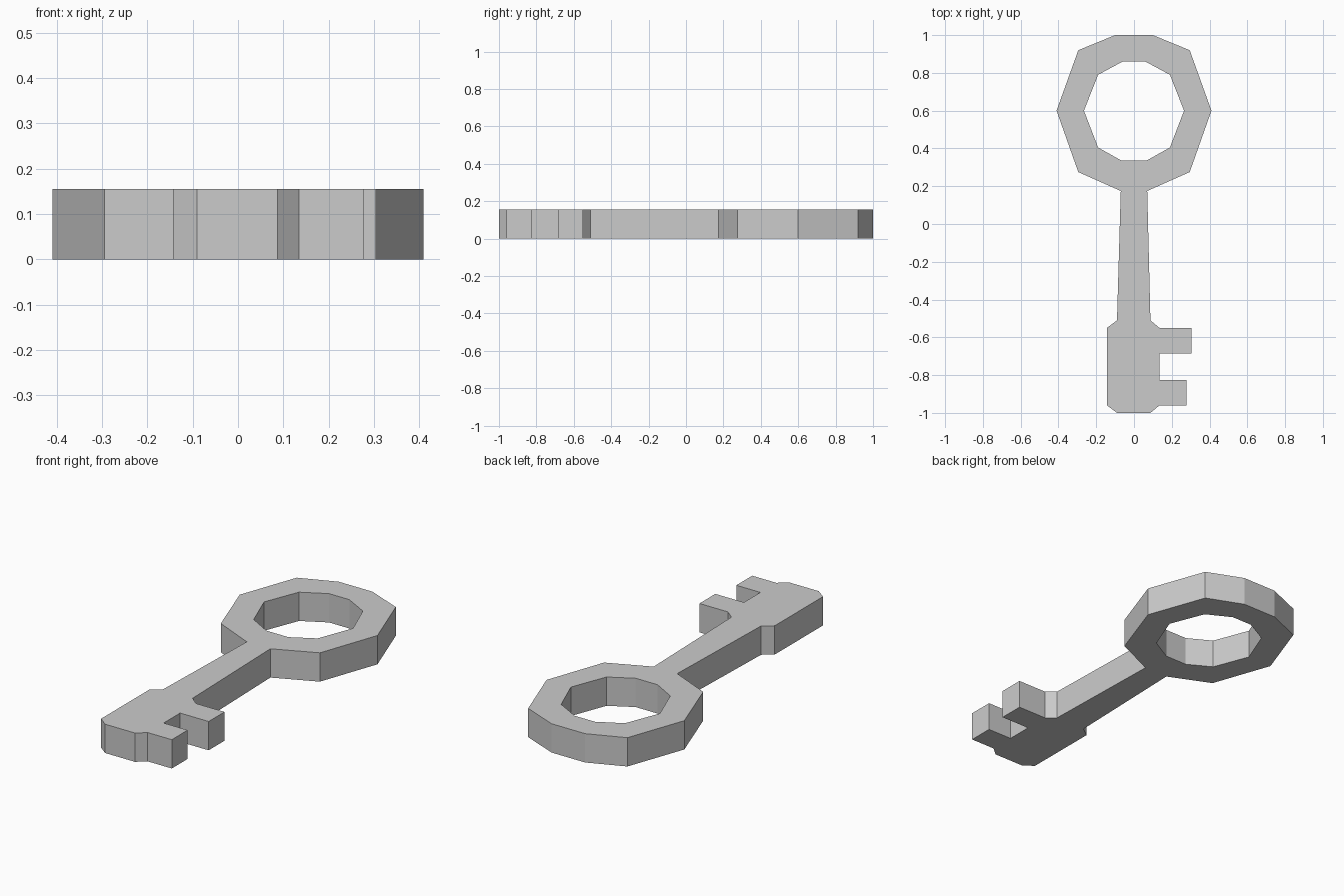
import bpy
import bmesh

if "Cube" in bpy.data.objects:
    bpy.data.objects.remove(bpy.data.objects["Cube"])

THICKNESS = 0.155

# Right half of the bow outlines, top to bottom
OUTER = [(0.10, 1.0), (0.295, 0.92), (0.41, 0.60), (0.295, 0.275), (0.07, 0.175)]
INNER = [(0.06, 0.86), (0.19, 0.79), (0.265, 0.60), (0.19, 0.405), (0.065, 0.335)]

# Shank, bit and teeth, from the neck's right side round to its left side
SHANK = [(0.087, -0.51)]
BIT = [(0.135, -0.55), (0.305, -0.55), (0.305, -0.685), (0.135, -0.685),
       (0.135, -0.825), (0.278, -0.825), (0.278, -0.96), (0.135, -0.96),
       (0.087, -1.0), (-0.09, -1.0), (-0.143, -0.96), (-0.143, -0.55),
       (-0.09, -0.51)]

bm = bmesh.new()


def add_verts(points):
    return [bm.verts.new((x, y, 0)) for x, y in points]


def mirrored(half):
    return half + [(-x, y) for x, y in reversed(half)]


# Bow: a ring of quads between the two outlines
outer = add_verts(mirrored(OUTER))
inner = add_verts(mirrored(INNER))
n = len(outer)
for i in range(n):
    j = (i + 1) % n
    bm.faces.new((outer[i], outer[j], inner[j], inner[i]))

# Shank and bit: share the neck edge with the bow
k = len(OUTER)
tip = add_verts(SHANK + BIT)
bm.faces.new([outer[k], outer[k - 1]] + tip)

# Thicken the flat outline
result = bmesh.ops.extrude_face_region(bm, geom=bm.faces[:], use_keep_orig=True)
top = [g for g in result["geom"] if isinstance(g, bmesh.types.BMVert)]
bmesh.ops.translate(bm, verts=top, vec=(0, 0, THICKNESS))
bmesh.ops.recalc_face_normals(bm, faces=bm.faces[:])

mesh = bpy.data.meshes.new("key")
bm.to_mesh(mesh)
bm.free()
key = bpy.data.objects.new("key", mesh)
bpy.context.collection.objects.link(key)
